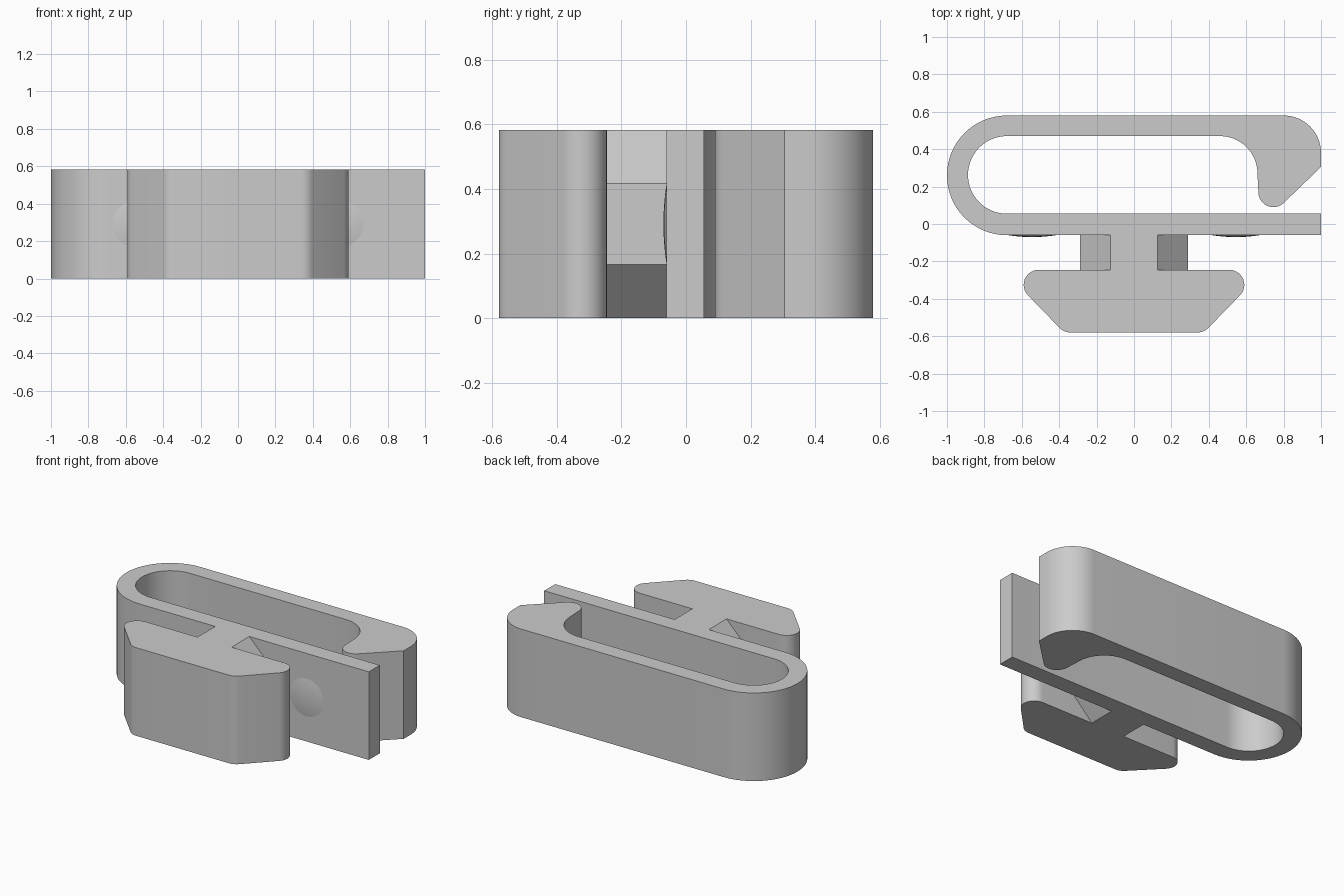
import bpy
import bmesh
from math import sin, cos, radians
from mathutils import Matrix, Vector

cube = bpy.data.objects.get("Cube")
if cube:
    bpy.data.objects.remove(cube, do_unlink=True)

HEIGHT = 0.583
WALL_FRONT = -0.06
FOOT_BACK = -0.245
NECK = 0.125

grey = bpy.data.materials.new("plain grey")
grey.use_nodes = True
colour = (0.6, 0.6, 0.6, 1)
grey.diffuse_color = colour
grey.node_tree.nodes["Principled BSDF"].inputs["Base Color"].default_value = colour


def arc(x, y, r, start, end, steps=12):
    angles = [radians(start + (end - start) * i / steps) for i in range(steps + 1)]
    return [(x + r * cos(a), y + r * sin(a)) for a in angles]


def finish(name, bm):
    bmesh.ops.recalc_face_normals(bm, faces=bm.faces)
    mesh = bpy.data.meshes.new(name)
    bm.to_mesh(mesh)
    bm.free()
    mesh.materials.append(grey)
    obj = bpy.data.objects.new(name, mesh)
    bpy.context.collection.objects.link(obj)
    bpy.ops.object.select_all(action="DESELECT")
    obj.select_set(True)
    bpy.context.view_layer.objects.active = obj
    bpy.ops.object.shade_smooth_by_angle(angle=radians(30))
    return obj


def prism(name, points, direction):
    bm = bmesh.new()
    face = bm.faces.new([bm.verts.new(p) for p in points])
    result = bmesh.ops.extrude_face_region(bm, geom=[face], use_keep_orig=True)
    verts = [v for v in result["geom"] if isinstance(v, bmesh.types.BMVert)]
    bmesh.ops.translate(bm, verts=verts, vec=direction)
    return finish(name, bm)


# Clip loop, hooked tip, neck and foot as one continuous outline
outline = [(1, WALL_FRONT), (1, 0.055)]
outline += arc(-0.68, 0.2625, 0.2075, 270, 90, 32)     # inside of the bend
outline += arc(0.46, 0.27, 0.2, 90, 0, 16)             # inside of the hook
outline += arc(0.745, 0.17, 0.08, 180, 315, 16)        # rounded tip
outline += [(1, 0.305)]
outline += arc(0.8, 0.38, 0.2, 0, 90, 16)              # outside of the hook
outline += arc(-0.68, 0.26, 0.32, 90, 270, 32)         # outside of the bend
outline += [(-NECK, WALL_FRONT), (-NECK, FOOT_BACK)]
outline += arc(-0.51, -0.325, 0.08, 90, 225)           # foot corners
outline += arc(-0.34, -0.5, 0.08, 225, 270, 6)
outline += arc(0.34, -0.5, 0.08, 270, 315, 6)
outline += arc(0.51, -0.325, 0.08, 315, 450)
outline += [(NECK, FOOT_BACK), (NECK, WALL_FRONT)]
prism("clip_body", [(x, y, 0) for x, y in outline], (0, 0, HEIGHT))


def bump(name, x):
    # Shallow dome on the front of the wall
    radius, rise, rings = 0.125, 0.01, 8
    bm = bmesh.new()
    verts = [bm.verts.new((radius * i / rings, -rise * (1 - (i / rings) ** 2), 0))
             for i in range(rings + 1)]
    edges = [bm.edges.new(pair) for pair in zip(verts, verts[1:])]
    bmesh.ops.spin(bm, geom=verts + edges, cent=(0, 0, 0), axis=(0, 1, 0),
                   angle=radians(360), steps=40)
    bmesh.ops.remove_doubles(bm, verts=bm.verts, dist=0.0001)
    bmesh.ops.transform(bm, verts=bm.verts,
                        matrix=Matrix.Translation(Vector((x, WALL_FRONT, HEIGHT / 2))))
    obj = finish(name, bm)
    # An open dome must face outward
    if sum(p.normal.y for p in obj.data.polygons) > 0:
        obj.data.flip_normals()


for side, sign in (("left", 1), ("right", -1)):
    # Wedge that thickens the neck with sloped top and bottom
    reach, slope = 0.29, 0.166
    section = [(NECK, 0), (reach, slope), (reach, HEIGHT - slope), (NECK, HEIGHT)]
    prism(side + "_neck_wedge", [(sign * x, FOOT_BACK, z) for x, z in section],
          (0, WALL_FRONT - FOOT_BACK, 0))
    bump(side + "_grip_bump", sign * 0.545)
